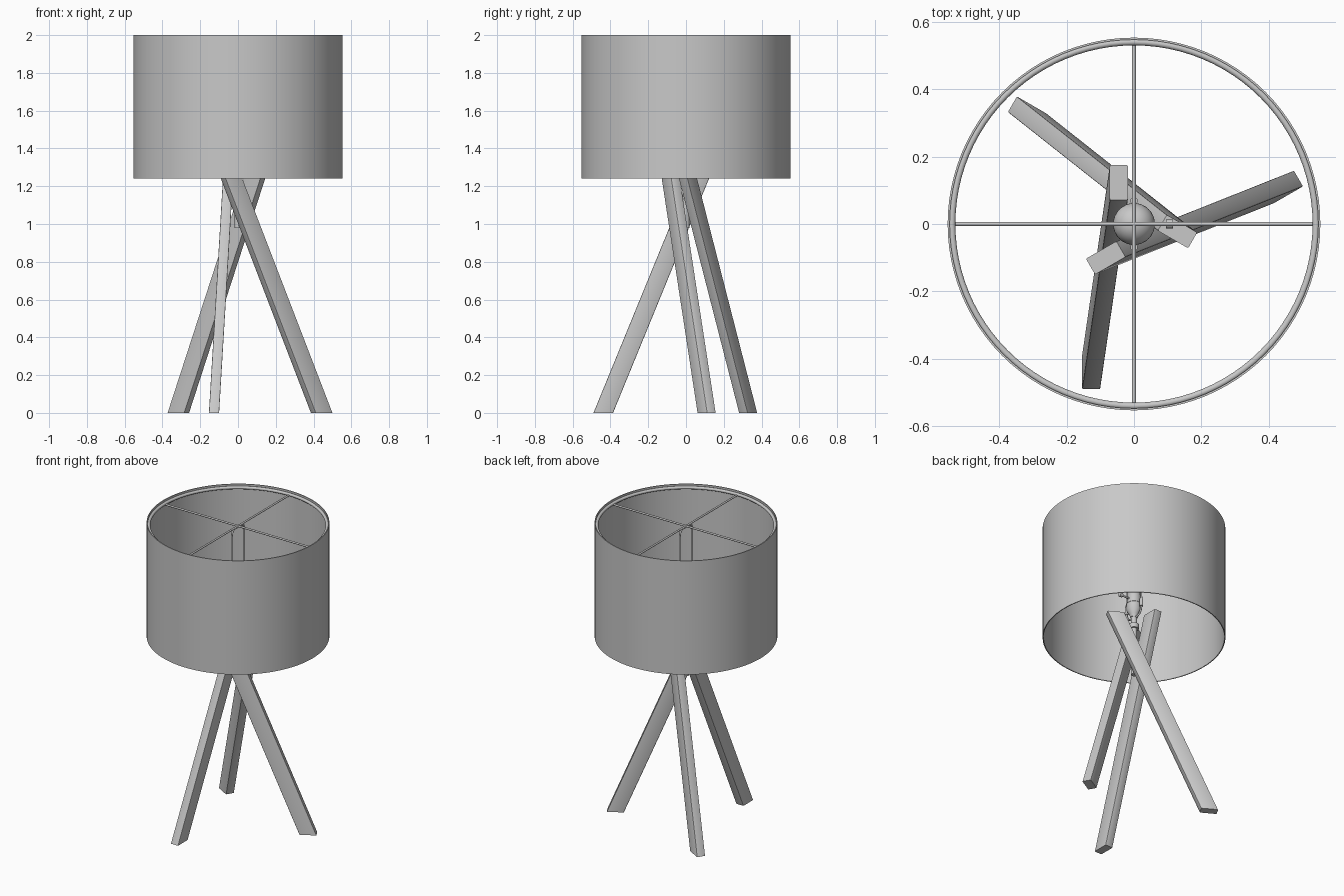
import bpy, bmesh, math
from mathutils import Vector, Matrix

if "Cube" in bpy.data.objects:
    bpy.data.objects.remove(bpy.data.objects["Cube"])

grey = bpy.data.materials.new("plain_grey")
grey.diffuse_color = (0.58, 0.58, 0.58, 1)
grey.use_nodes = True
grey.node_tree.nodes["Principled BSDF"].inputs["Base Color"].default_value = grey.diffuse_color


def finish(name, bm, angle=35):
    bmesh.ops.recalc_face_normals(bm, faces=bm.faces)
    me = bpy.data.meshes.new(name)
    bm.to_mesh(me)
    bm.free()
    ob = bpy.data.objects.new(name, me)
    bpy.context.collection.objects.link(ob)
    me.materials.append(grey)
    bpy.ops.object.select_all(action='DESELECT')
    ob.select_set(True)
    bpy.context.view_layer.objects.active = ob
    bpy.ops.object.shade_smooth_by_angle(angle=math.radians(angle))
    return ob


def lathe(name, profile, steps=32, closed=False):
    """Spin an (r, z) profile round the z axis."""
    bm = bmesh.new()
    vs = [bm.verts.new((r, 0, z)) for r, z in profile]
    pairs = list(zip(vs, vs[1:])) + ([(vs[-1], vs[0])] if closed else [])
    es = [bm.edges.new(p) for p in pairs]
    bmesh.ops.spin(bm, geom=vs + es, cent=(0, 0, 0), axis=(0, 0, 1),
                   angle=2 * math.pi, steps=steps)
    bmesh.ops.remove_doubles(bm, verts=bm.verts, dist=1e-5)
    return finish(name, bm)


def rod(name, a, b, r, sides=12):
    a, b = Vector(a), Vector(b)
    bm = bmesh.new()
    rot = (b - a).to_track_quat('Z', 'Y').to_matrix().to_4x4()
    bmesh.ops.create_cone(bm, cap_ends=True, segments=sides, radius1=r, radius2=r,
                          depth=(b - a).length,
                          matrix=Matrix.Translation((a + b) / 2) @ rot)
    return finish(name, bm)


def wire(name, pts, r):
    cu = bpy.data.curves.new(name, 'CURVE')
    cu.dimensions = '3D'
    cu.bevel_depth = r
    cu.bevel_resolution = 2
    cu.use_fill_caps = True
    sp = cu.splines.new('POLY')
    sp.points.add(len(pts) - 1)
    for p, co in zip(sp.points, pts):
        p.co = (*co, 1)
    cu.materials.append(grey)
    ob = bpy.data.objects.new(name, cu)
    bpy.context.collection.objects.link(ob)


# Drum shade: thin open wall
lathe("shade", [(0.553, 1.24), (0.553, 2.0), (0.547, 2.0), (0.547, 1.24)], 96, True)

# Wire ring inside the top rim, with cross rods
lathe("shade_ring", [(0.54 + 0.01 * math.cos(t * math.pi / 6),
                      1.98 + 0.01 * math.sin(t * math.pi / 6)) for t in range(12)], 96, True)
rod("cross_rod_x", (-0.54, 0, 1.975), (0.54, 0, 1.975), 0.006)
rod("cross_rod_y", (0, -0.54, 1.975), (0, 0.54, 1.975), 0.006)

# Three leaning legs, cut level at both ends
for i in range(3):
    bm = bmesh.new()
    rings = []
    for x, y, z in [(-0.127, -0.438, 0), (-0.045, 0.123, 1.37)]:
        rings.append([bm.verts.new((x + sx * 0.027, y + sy * 0.052, z))
                      for sx, sy in [(-1, -1), (1, -1), (1, 1), (-1, 1)]])
    lo, hi = rings
    bm.faces.new(lo)
    bm.faces.new(hi)
    for k in range(4):
        n = (k + 1) % 4
        bm.faces.new((lo[k], lo[n], hi[n], hi[k]))
    long_edges = [e for e in bm.edges if abs(e.verts[0].co.z - e.verts[1].co.z) > 1]
    bmesh.ops.bevel(bm, geom=long_edges, offset=0.004, segments=2, profile=0.5,
                    affect='EDGES')
    bm.transform(Matrix.Rotation(i * math.tau / 3, 4, 'Z'))
    finish("leg_%d" % (i + 1), bm)

# Threaded stem between the legs
lathe("stem", [(0, 0.98), (0.018, 0.98), (0.018, 1.30), (0.03, 1.30), (0.03, 1.33),
               (0.018, 1.33), (0.018, 1.39), (0, 1.39)], 20)

# Lamp socket with a turn switch
lathe("socket", [(0, 1.38), (0.022, 1.38), (0.028, 1.40), (0.046, 1.43), (0.046, 1.47),
                 (0.042, 1.475), (0.042, 1.56), (0.046, 1.57), (0, 1.57)], 28)
rod("switch_stem", (0.03, 0, 1.50), (0.10, 0, 1.50), 0.006)
rod("switch_knob", (0.095, 0, 1.50), (0.115, 0, 1.50), 0.013)

# Round bulb
lathe("bulb", [(0, 1.55), (0.028, 1.55), (0.03, 1.58)] +
      [(0.062 * math.sin(a), 1.65 - 0.062 * math.cos(a))
       for a in [math.radians(30 + 10 * k) for k in range(15)]] + [(0, 1.712)], 32)

# Harp carrying the shade: saddle, two side wires and top bend
half = [(0.022, 1.375), (0.05, 1.385), (0.066, 1.41), (0.07, 1.46), (0.066, 1.55),
        (0.066, 1.93), (0.058, 1.96), (0.04, 1.97)]
wire("harp", [(0, -y, z) for y, z in half] + [(0, y, z) for y, z in reversed(half)], 0.006)
for s in (-1, 1):
    rod("harp_sleeve", (0, s * 0.069, 1.43), (0, s * 0.069, 1.48), 0.011)
